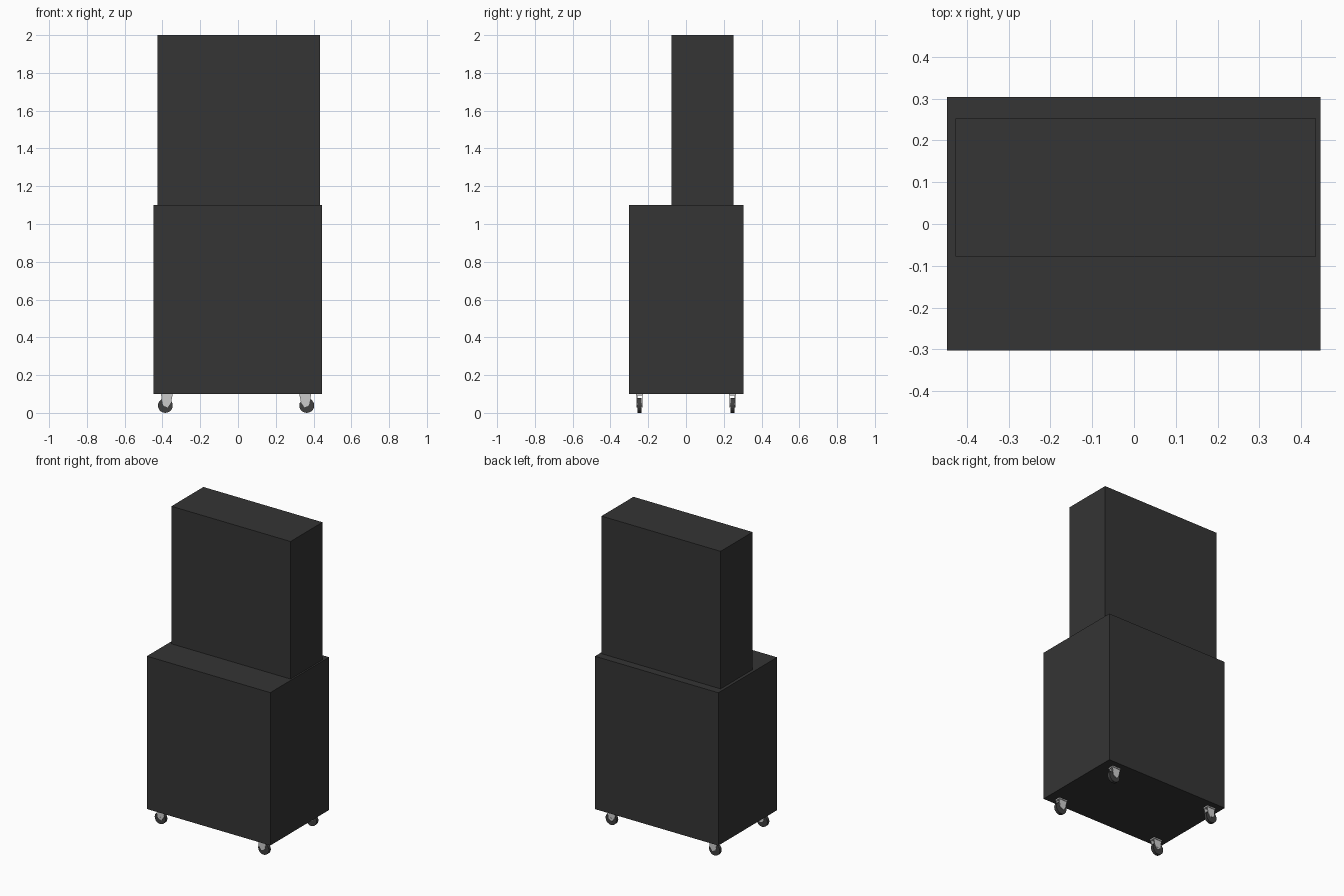
import bpy, bmesh, math
from mathutils import Matrix, Vector

if "Cube" in bpy.data.objects:
    bpy.data.objects.remove(bpy.data.objects["Cube"])


def material(name, rgba):
    m = bpy.data.materials.new(name)
    m.diffuse_color = rgba
    m.use_nodes = True
    m.node_tree.nodes["Principled BSDF"].inputs["Base Color"].default_value = m.diffuse_color
    return m


dark = material("dark_panel", (0.035, 0.035, 0.035, 1))
glass = material("smoked_glass", (0.035, 0.035, 0.035, 0.45))
rubber = material("rubber", (0.05, 0.05, 0.05, 1))


def finish(name, bm, mat=None):
    bmesh.ops.recalc_face_normals(bm, faces=bm.faces)
    me = bpy.data.meshes.new(name)
    bm.to_mesh(me)
    bm.free()
    ob = bpy.data.objects.new(name, me)
    bpy.context.collection.objects.link(ob)
    if mat:
        me.materials.append(mat)
    return ob


def box(name, x, y, z, mat=None):
    bm = bmesh.new()
    lo, hi = Vector((x[0], y[0], z[0])), Vector((x[1], y[1], z[1]))
    bmesh.ops.create_cube(bm, size=1, matrix=Matrix.Translation((lo + hi) / 2)
                          @ Matrix.Diagonal((*(hi - lo), 1)))
    return finish(name, bm, mat)


def cylinder_y(name, centre, radius, depth, mat=None):
    bm = bmesh.new()
    bmesh.ops.create_cone(bm, cap_ends=True, segments=20, radius1=radius,
                          radius2=radius, depth=depth,
                          matrix=Matrix.Translation(centre)
                          @ Matrix.Rotation(math.pi / 2, 4, 'X'))
    return finish(name, bm, mat)


def plate_y(name, profile, y0, thickness):
    bm = bmesh.new()
    face = bm.faces.new([bm.verts.new((x, y0, z)) for x, z in profile])
    ext = bmesh.ops.extrude_face_region(bm, geom=[face])
    verts = [v for v in ext["geom"] if isinstance(v, bmesh.types.BMVert)]
    bmesh.ops.translate(bm, verts=verts, vec=(0, thickness, 0))
    return finish(name, bm)


# Lower cabinet
box("cabinet", (-0.447, 0.446), (-0.303, 0.304), (0.10, 1.10), dark)

# Upper display case: thin glass walls between a dark floor and lid
X0, X1, Y0, Y1 = -0.427, 0.435, -0.078, 0.252
box("case_floor", (X0, X1), (Y0, Y1), (1.10, 1.112), dark)
box("case_lid", (X0, X1), (Y0, Y1), (1.996, 2.0), dark)
box("case_left_glass", (X0, X0 + 0.009), (Y0, Y1), (1.112, 1.996), glass)
box("case_right_glass", (X1 - 0.009, X1), (Y0, Y1), (1.112, 1.996), glass)
for name, y in (("front", Y0), ("back", Y1 - 0.004)):
    box(f"case_{name}_glass", (X0 + 0.009, X1 - 0.009), (y, y + 0.004),
        (1.112, 1.996), glass)

# Casters: mounting plate, two tapered fork cheeks, wheel and axle
for sx in (-1, 1):
    for cy in (-0.246, 0.246):
        wx = sx * 0.364 + (-0.021 if sx < 0 else 0)
        out, inn = wx + sx * 0.022, wx - sx * 0.038
        box("caster_plate", sorted((out, inn)), (cy - 0.019, cy + 0.019),
            (0.092, 0.10))
        profile = [(out, 0.092), (inn, 0.092), (wx - sx * 0.03, 0.055),
                   (wx - sx * 0.012, 0.028), (wx + sx * 0.012, 0.04)]
        plate_y("caster_fork", profile, cy - 0.015, 0.003)
        plate_y("caster_fork", profile, cy + 0.012, 0.003)
        cylinder_y("caster_wheel", (wx, cy, 0.039), 0.039, 0.020, rubber)
        cylinder_y("caster_axle", (wx, cy, 0.042), 0.008, 0.032)
